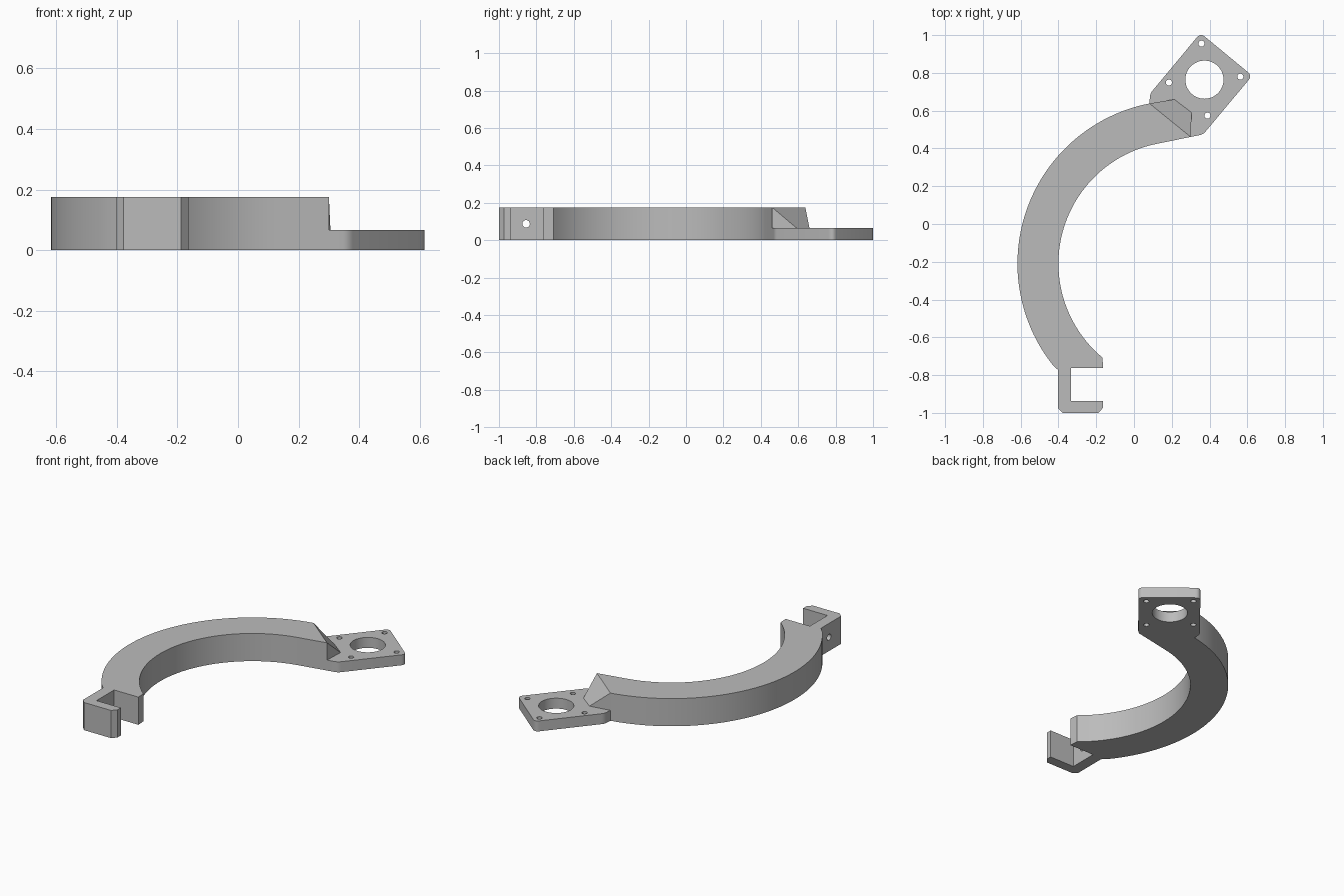
import bpy, bmesh, math
from mathutils import Vector

if "Cube" in bpy.data.objects:
    bpy.data.objects.remove(bpy.data.objects["Cube"])

H, PLATE = 0.175, 0.066          # arm height, plate thickness
bm = bmesh.new()


def at(points, z):
    return [(p[0], p[1], z) for p in points]


def fill(loops, normal=(0, 0, 1)):
    """Flat face bounded by the first loop, the other loops are holes."""
    edges = []
    for loop in loops:
        vs = [bm.verts.new(p) for p in loop]
        edges += [bm.edges.new((vs[i - 1], vs[i])) for i in range(len(vs))]
    bmesh.ops.triangle_fill(bm, edges=edges, use_beauty=True, normal=normal)


def face(*points):
    bm.faces.new([bm.verts.new(p) for p in points])


def bridge(a, b, skip=()):
    """Wall between two matching closed loops; skip lists open segments."""
    n = len(a)
    for i in range(n):
        if i not in skip:
            j = (i + 1) % n
            face(a[i], a[j], b[j], b[i])


def arc(cx, cy, r, a0, a1, n):
    angs = [math.radians(a0 + (a1 - a0) * i / n) for i in range(n + 1)]
    return [(cx + r * math.cos(t), cy + r * math.sin(t)) for t in angs]


def rounded(prev, corner, nxt, d, n=6):
    p, c, q = Vector(prev), Vector(corner), Vector(nxt)
    a, b = c + (p - c).normalized() * d, c + (q - c).normalized() * d
    return [tuple(a * (1 - t) ** 2 + c * 2 * t * (1 - t) + b * t * t)
            for t in (i / n for i in range(n + 1))]


# Curved arm with the square clip at its lower end
A, B = (0.082, 0.638), (0.30, 0.461)
C, D = (0.213, 0.66), (0.305, 0.59)
outer = arc(0.247, -0.21, 0.864, 101, 220.8, 48)
outer[0] = A
outer[-1] = (-0.402, -0.773)
inner = arc(0.247, -0.21, 0.647, 230.2, 101, 48)
clip = [(-0.402, -0.975), (-0.377, -1.0), (-0.188, -1.0), (-0.163, -0.972),
        (-0.163, -0.938), (-0.333, -0.938), (-0.333, -0.762), (-0.163, -0.762)]
arm = outer + clip + inner + [B]
k = len(outer)
outer_wall, inner_wall, end_wall = k - 1, k + 5, len(arm) - 1
fill([at(arm, 0)])
fill([at(arm, H)])
bridge(at(arm, 0), at(arm, H), (outer_wall, inner_wall, end_wall))

# Screw hole through the back wall of the clip
bores = []
for i in (outer_wall, inner_wall):
    p, q = arm[i], arm[i + 1]
    bore = [(p[0], y, z) for y, z in arc(-0.855, H / 2, 0.02, 0, 345, 23)]
    bores.append(bore)
    fill([[(*p, 0), (*q, 0), (*q, H), (*p, H)], bore], (1, 0, 0))
bridge(*bores)

# Mounting plate, its upper outline running round the wedge foot
corners = [B, (0.366, 0.474), (0.626, 0.785), (0.352, 1.011), (0.085, 0.69), A]
plate = [B]
for i, d in zip(range(1, 5), (0.02, 0.03, 0.03, 0.02)):
    plate += rounded(corners[i - 1], corners[i], corners[i + 1], d)
plate.append(A)
holes = [arc(0.373, 0.764, 0.101, 0, 352.5, 47)]
for x, y in ((0.357, 0.955), (0.563, 0.78), (0.185, 0.749), (0.389, 0.574)):
    holes.append(arc(x, y, 0.016, 0, 345, 23))
fill([at(plate, 0)] + [at(h, 0) for h in holes])
fill([at(plate + [C, D], PLATE)] + [at(h, PLATE) for h in holes])
bridge(at(plate, 0), at(plate, PLATE), (len(plate) - 1,))
for h in holes:
    bridge(at(h, 0), at(h, PLATE))

# Sloped wedge joining arm and plate
face((*A, H), (*B, H), (*D, PLATE), (*C, PLATE))
face((*A, H), (*A, PLATE), (*C, PLATE))
face((*B, H), (*B, PLATE), (*D, PLATE))

bmesh.ops.remove_doubles(bm, verts=bm.verts[:], dist=1e-5)
bmesh.ops.recalc_face_normals(bm, faces=bm.faces[:])
mesh = bpy.data.meshes.new("curved_bracket")
bm.to_mesh(mesh)
bm.free()
mat = bpy.data.materials.new("light grey")
mat.diffuse_color = (0.5, 0.5, 0.5, 1)
mat.use_nodes = True
mat.node_tree.nodes["Principled BSDF"].inputs["Base Color"].default_value = mat.diffuse_color
mesh.materials.append(mat)
bracket = bpy.data.objects.new("curved_bracket", mesh)
bpy.context.collection.objects.link(bracket)
bpy.context.view_layer.objects.active = bracket
bracket.select_set(True)
bpy.ops.object.shade_smooth_by_angle(angle=math.radians(25))
